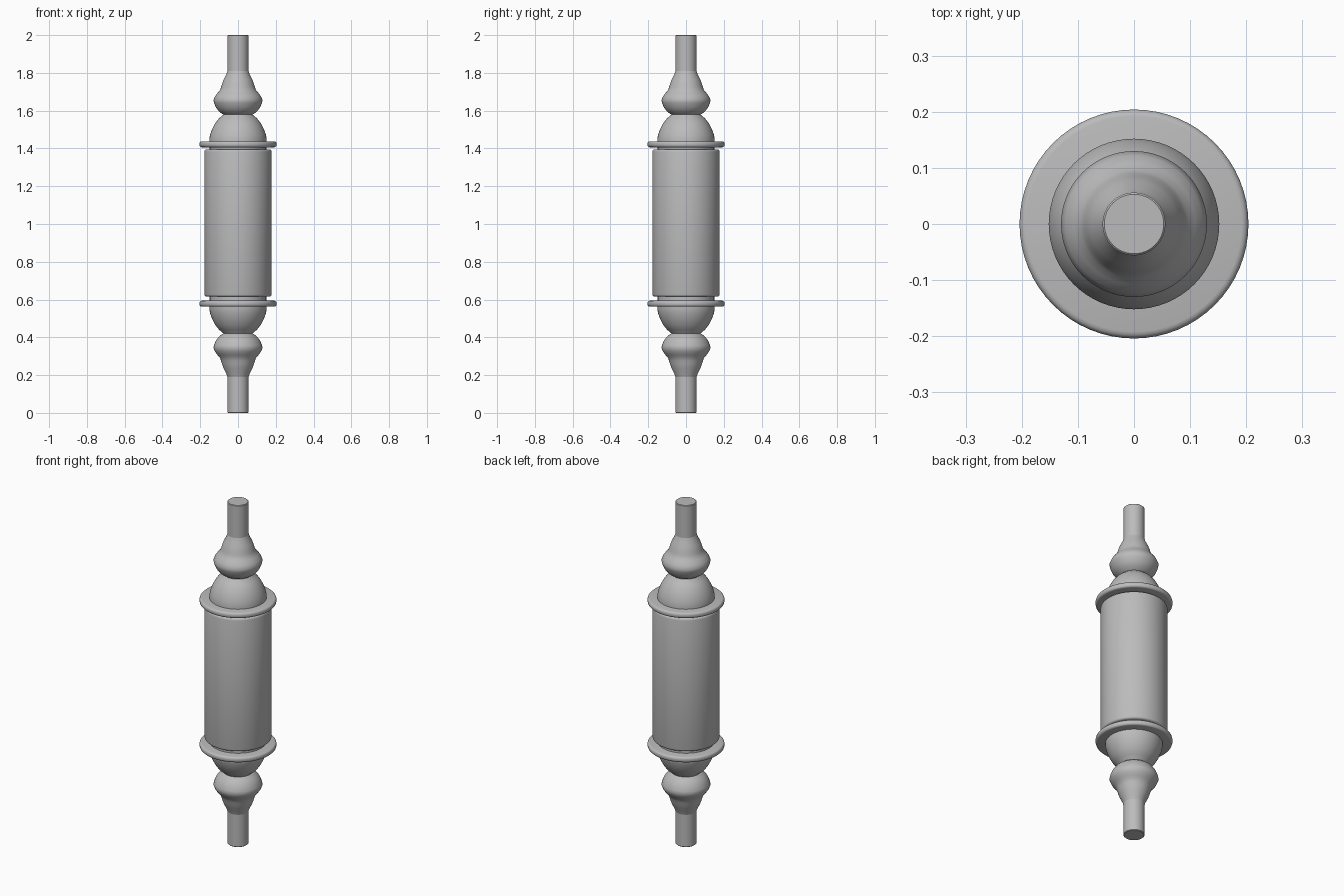
import bpy, bmesh, math
from mathutils import Vector

cube = bpy.data.objects.get("Cube")
if cube:
    bpy.data.objects.remove(cube, do_unlink=True)

grey = bpy.data.materials.new("plain_grey")
grey.use_nodes = True
GREY = (0.5, 0.5, 0.5, 1)
grey.diffuse_color = GREY
grey.node_tree.nodes["Principled BSDF"].inputs["Base Color"].default_value = GREY


def turned(name, profile, flip=False, steps=64):
    """Spin a (radius, height) profile about z; flip mirrors it about mid height."""
    bm = bmesh.new()
    pts = [(0, profile[0][1])] + profile + [(0, profile[-1][1])]
    verts = [bm.verts.new((r, 0, 2 - z if flip else z)) for r, z in pts]
    edges = [bm.edges.new(pair) for pair in zip(verts, verts[1:])]
    bmesh.ops.spin(bm, geom=verts + edges, cent=(0, 0, 0), axis=(0, 0, 1),
                   angle=math.tau, steps=steps)
    bmesh.ops.remove_doubles(bm, verts=bm.verts, dist=0.0001)
    bmesh.ops.recalc_face_normals(bm, faces=bm.faces)
    mesh = bpy.data.meshes.new(name)
    bm.to_mesh(mesh)
    bm.free()
    mesh.materials.append(grey)
    obj = bpy.data.objects.new(name, mesh)
    bpy.context.collection.objects.link(obj)
    bpy.ops.object.select_all(action='DESELECT')
    obj.select_set(True)
    bpy.context.view_layer.objects.active = obj
    bpy.ops.object.shade_smooth_by_angle(angle=math.radians(35))
    return obj


def rounded(r, low, high, edge):
    """Disc or barrel outline with rounded rims."""
    arc = [math.radians(a) for a in range(0, 91, 30)]
    top = [(r - edge + edge * math.cos(a), high - edge + edge * math.sin(a)) for a in arc]
    bottom = [(x, low + high - z) for x, z in reversed(top)]
    return bottom + top


# Barrel and the narrower core that shows in the gaps beside the flanges
turned("barrel", rounded(0.178, 0.615, 1.395, 0.012))
turned("barrel_core", [(0.15, 0.59), (0.15, 1.41)])

# Turned end pieces, the same at both ends
dome = [(0.152, 1.43), (0.152, 1.45), (0.147, 1.475), (0.136, 1.505),
        (0.12, 1.535), (0.1, 1.56), (0.076, 1.58), (0.07, 1.59)]
knob = [(0.07, 1.575), (0.08, 1.581), (0.1, 1.595), (0.117, 1.617), (0.127, 1.642),
        (0.13, 1.656), (0.122, 1.676), (0.108, 1.694), (0.096, 1.708),
        (0.09, 1.722), (0.085, 1.74), (0.076, 1.765), (0.063, 1.79), (0.056, 1.81)]
handle = [(0.056, 1.8), (0.056, 1.997), (0.053, 2)]
for end, flip in (("top", False), ("bottom", True)):
    turned(end + "_flange", rounded(0.204, 1.406, 1.438, 0.012), flip)
    turned(end + "_dome", dome, flip)
    turned(end + "_knob", knob, flip)
    turned(end + "_handle", handle, flip)
